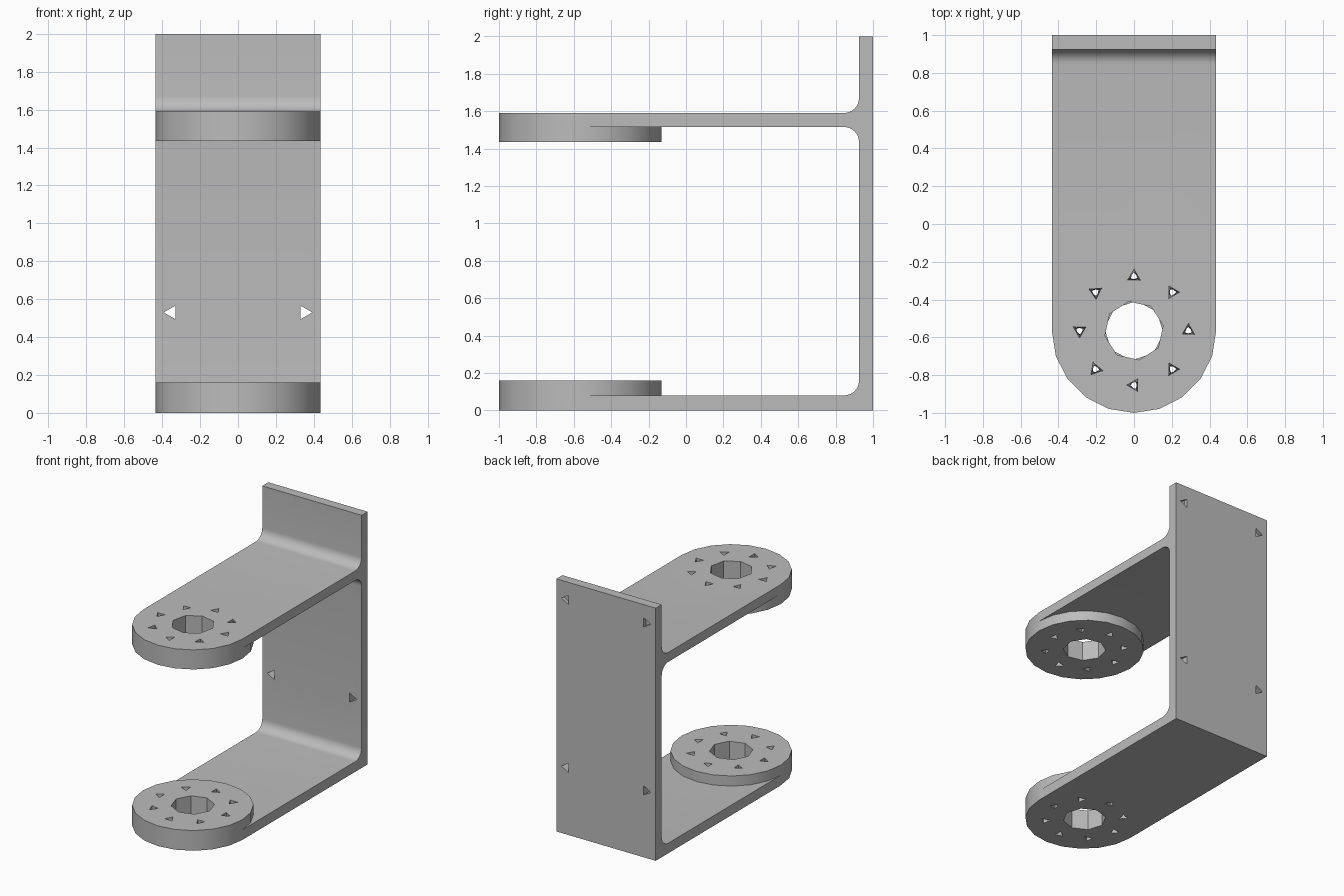
import bpy, bmesh
from math import radians, sin, cos, pi
from mathutils import Matrix, Vector

cube = bpy.data.objects.get("Cube")
if cube:
    bpy.data.objects.remove(cube, do_unlink=True)

W, FRONT, BACK, PLATE = 0.435, -0.565, 1.0, 0.925
LOW, UNDER, UPPER, TOP, R = 0.08, 1.515, 1.59, 2.0, 0.08

grey = bpy.data.materials.new("matte grey")
grey.use_nodes = True
colour = (0.5, 0.5, 0.5, 1)
grey.diffuse_color = colour
grey.node_tree.nodes["Principled BSDF"].inputs["Base Color"].default_value = colour


def make_object(name, bm):
    bmesh.ops.recalc_face_normals(bm, faces=bm.faces)
    mesh = bpy.data.meshes.new(name)
    bm.to_mesh(mesh)
    bm.free()
    mesh.materials.append(grey)
    obj = bpy.data.objects.new(name, mesh)
    bpy.context.collection.objects.link(obj)
    return obj


def fillet(z, side, reverse=False):
    """Quarter round between an arm face at height z and the back plate."""
    steps = 8
    pts = [(PLATE - R + R * sin(a), z + side * R * (1 - cos(a)))
           for a in (pi / 2 * i / steps for i in range(steps + 1))]
    return pts[::-1] if reverse else pts


def prism(bm, sides, radius, start, end, turn=0, twist=0):
    """Prism between two points; twist turns its far end."""
    start, end = Vector(start), Vector(end)
    frame = (end - start).to_track_quat('Z', 'Y').to_matrix()
    rings = []
    for centre, angle in ((start, turn), (end, turn + twist)):
        rings.append([bm.verts.new(centre + frame @ Vector((
            radius * cos(radians(angle) + 2 * pi * i / sides),
            radius * sin(radians(angle) + 2 * pi * i / sides), 0)))
            for i in range(sides)])
    bm.faces.new(rings[0][::-1])
    bm.faces.new(rings[1])
    for i in range(sides):
        j = (i + 1) % sides
        bm.faces.new((rings[0][i], rings[0][j], rings[1][j], rings[1][i]))


def apply_boolean(target, tool, operation):
    mod = target.modifiers.new(operation, 'BOOLEAN')
    mod.operation, mod.solver, mod.object = operation, 'EXACT', tool
    bpy.context.view_layer.objects.active = target
    bpy.ops.object.modifier_apply(modifier=mod.name)
    bpy.data.objects.remove(tool, do_unlink=True)


# Bracket: back plate and two filleted arms as one side profile
profile = [(FRONT, 0), (BACK, 0), (BACK, TOP), (PLATE, TOP)]
profile += fillet(UPPER, 1, True) + [(FRONT, UPPER), (FRONT, UNDER)]
profile += fillet(UNDER, -1) + fillet(LOW, 1, True) + [(FRONT, LOW)]
bm = bmesh.new()
face = bm.faces.new([bm.verts.new((-W, y, z)) for y, z in profile])
side = bmesh.ops.extrude_face_region(bm, geom=[face])
bmesh.ops.translate(bm, vec=(2 * W, 0, 0),
                    verts=[v for v in side["geom"] if isinstance(v, bmesh.types.BMVert)])
bracket = make_object("motor_bracket", bm)

# Thick round mounting pads at the arm ends
for bottom, top in ((0, 0.16), (1.435, UPPER)):
    bm = bmesh.new()
    prism(bm, 20, W, (0, FRONT, bottom), (0, FRONT, top))
    apply_boolean(bracket, make_object("mounting_pad", bm), 'UNION')

# Shaft holes and rings of three-sided screw holes
bm = bmesh.new()
turns = (-90, 180, -90, 95, 90, -70, 0, -60)
for bottom, top, offset in ((-0.02, 0.18, 30), (1.415, 1.61, 0)):
    prism(bm, 8, 0.157, (0, FRONT, bottom), (0, FRONT, top), 10 + offset)
    for i, turn in enumerate(turns):
        a = i * pi / 4
        x, y = 0.288 * cos(a), FRONT + 0.288 * sin(a)
        prism(bm, 3, 0.04, (x, y, bottom), (x, y, top), turn + offset - 20, 20)

# Back plate screw holes: lower pair goes through, upper pair is blind
for z, depth in ((0.53, 0.9), (1.86, 0.97)):
    for x in (-0.35, 0.35):
        prism(bm, 3, 0.042, (x, depth, z), (x, 1.02, z), 0 if x < 0 else 180)
cutter = make_object("hole_cutter", bm)
cutter.hide_render = True
apply_boolean(bracket, cutter, 'DIFFERENCE')

# Smooth the curved rims while keeping hard edges
bpy.ops.object.select_all(action='DESELECT')
bracket.select_set(True)
bpy.context.view_layer.objects.active = bracket
bpy.ops.object.shade_smooth_by_angle(angle=radians(30))
